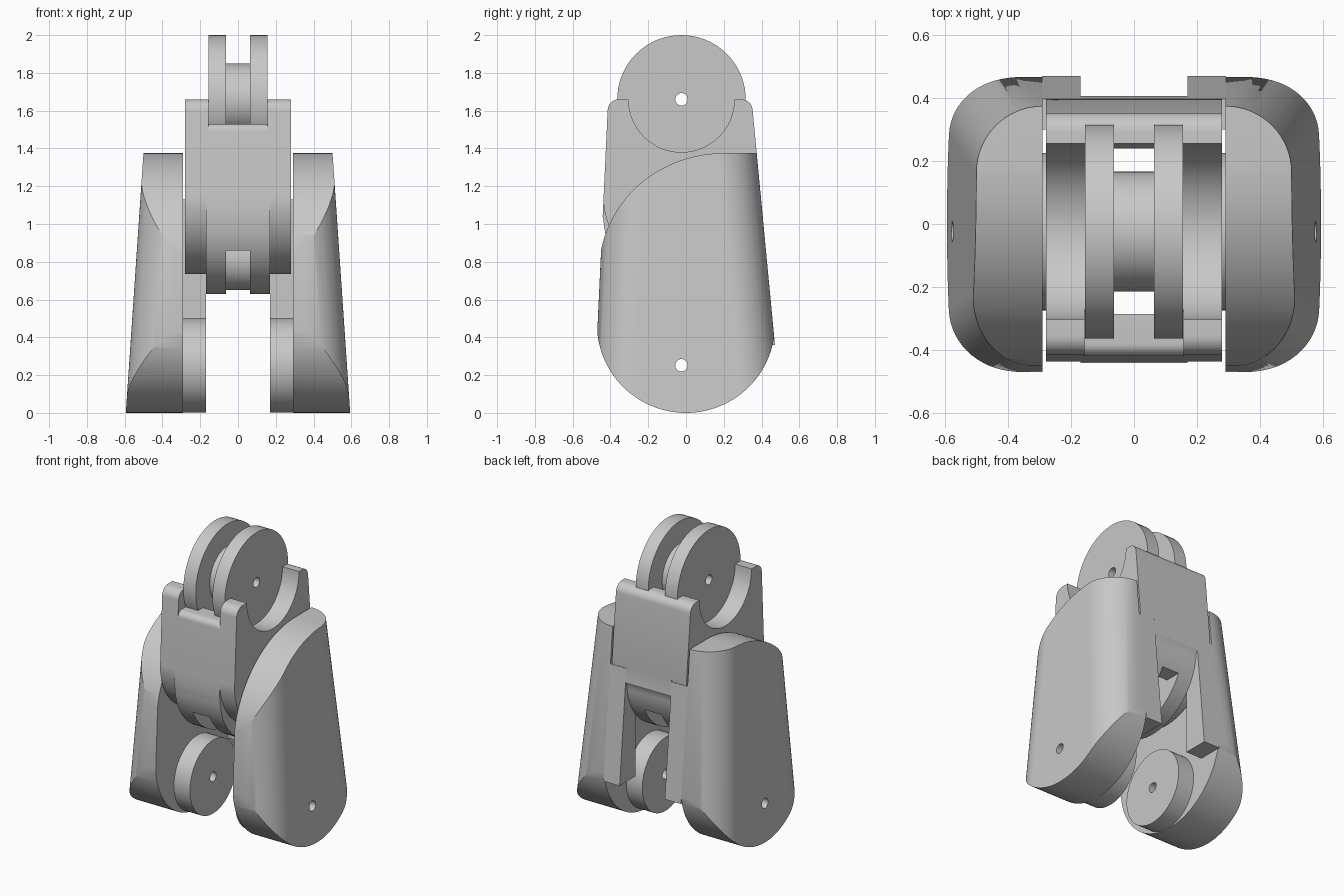
import bpy, bmesh, math

if "Cube" in bpy.data.objects:
    bpy.data.objects.remove(bpy.data.objects["Cube"])

grey = bpy.data.materials.new("light grey")
grey.diffuse_color = (0.58, 0.58, 0.58, 1)
grey.use_nodes = True
grey.node_tree.nodes["Principled BSDF"].inputs["Base Color"].default_value = grey.diffuse_color

HY = -0.024                                # hinge line, y


def front(z):                              # sloping front and back planes
    return -0.49 + 0.047 * z


def back(z):
    return 0.505 - 0.095 * z


def arc(cy, cz, ry, rz, a0, a1, n=32):
    return [(cy + ry * math.cos(math.radians(a0 + (a1 - a0) * i / n)),
             cz + rz * math.sin(math.radians(a0 + (a1 - a0) * i / n))) for i in range(n + 1)]


def loft(name, ring_a, ring_b):
    bm = bmesh.new()
    a = [bm.verts.new(p) for p in ring_a]
    b = [bm.verts.new(p) for p in ring_b]
    bm.faces.new(a)
    bm.faces.new(b[::-1])
    n = len(a)
    for i in range(n):
        bm.faces.new((a[i], b[i], b[(i + 1) % n], a[(i + 1) % n]))
    bmesh.ops.recalc_face_normals(bm, faces=bm.faces)
    me = bpy.data.meshes.new(name)
    bm.to_mesh(me)
    bm.free()
    me.materials.append(grey)
    ob = bpy.data.objects.new(name, me)
    bpy.context.collection.objects.link(ob)
    return ob


def prism(name, pts, x0, x1):              # side profile (y, z) extruded along x
    return loft(name, [(x0, y, z) for y, z in pts], [(x1, y, z) for y, z in pts])


def disc(name, y, z, r, x0, x1, n=72):
    return prism(name, arc(y, z, r, r, 0, 360, n)[:-1], x0, x1)


def box(name, x0, x1, y0, y1, z0, z1):
    return prism(name, [(y0, z0), (y1, z0), (y1, z1), (y0, z1)], x0, x1)


def boolean(ob, op, other):
    m = ob.modifiers.new("bool", 'BOOLEAN')
    m.operation, m.object = op, other
    for solver in ('EXACT', 'MANIFOLD', 'FLOAT'):      # first solver with a result
        m.solver = solver
        dg = bpy.context.evaluated_depsgraph_get()
        dg.update()
        if len(ob.evaluated_get(dg).data.polygons):
            break
    bpy.context.view_layer.objects.active = ob
    bpy.ops.object.modifier_apply(modifier=m.name)
    bpy.data.objects.remove(other)


def finish(ob, mirror=False):
    bpy.ops.object.select_all(action='DESELECT')
    ob.select_set(True)
    bpy.context.view_layer.objects.active = ob
    bpy.ops.object.shade_smooth_by_angle(angle=math.radians(28))
    if mirror:
        ob.modifiers.new("mirror", 'MIRROR').use_axis = (True, False, False)


# Side shell: tapered rounded block trimmed to the side outline
def section(z):
    x0, x1, r = 0.29, 0.594 - 0.068 * z, 0.21
    f, b = front(z), back(z)
    pts = [(x0, f)] + arc(x1 - r, f + r, r, r, -90, 0, 16)
    pts += arc(x1 - r, b - r, r, r, 0, 90, 16) + [(x0, b)]
    return [(x, y, z) for x, y in pts]


shell = loft("side_shell", section(-0.1), section(1.5))
outline = arc(0, 0.472, 0.472, 0.472, 180, 360, 56) + [(0.5, 0.7), (0.5, 1.375)]
outline += arc(0.2, 0.75, 0.66, 0.625, 90, 180, 40)[:-1] + [(-0.48, 0.7)]
boolean(shell, 'INTERSECT', prism("trim", outline, 0.1, 0.8))
boolean(shell, 'DIFFERENCE', disc("hole", HY, 0.252, 0.033, 0.0, 0.9, 32))
finish(shell, True)

# Inner rear flange and lower pivot boss
finish(prism("rear_flange", [(0.3, 0.36), (back(0.36), 0.36), (back(1.13), 1.13), (0.3, 1.13)],
             0.17, 0.292), True)
boss = disc("pivot_boss", HY, 0.252, 0.25, 0.17, 0.292)
boolean(boss, 'DIFFERENCE', disc("hole", HY, 0.252, 0.033, 0.0, 0.9, 32))
finish(boss, True)


# Central link body: wide upper block plus a longer rounded middle
def body_profile(cz):
    r = 0.06
    pts = arc(HY + 0.002, cz, (back(cz) - front(cz)) / 2, 0.41, 180, 360, 48)
    pts[0], pts[-1] = (front(cz), cz), (back(cz), cz)
    pts += arc(back(1.6) - r, 1.6, r, r, 0, 90, 8)
    return pts + arc(front(1.6) + r, 1.6, r, r, 90, 180, 8)


body = prism("centre_link", body_profile(1.145), -0.28, 0.28)
middle = arc(HY + 0.002, 1.04, 0.415, 0.41, 180, 360, 48)
middle[0], middle[-1] = (front(1.04), 1.04), (back(1.04), 1.04)
middle += [(back(1.25), 1.25), (front(1.25), 1.25)]
boolean(body, 'UNION', prism("middle", middle, -0.17, 0.17))
boolean(body, 'DIFFERENCE', disc("socket", HY, 1.66, 0.28, -0.5, 0.5))
boolean(body, 'DIFFERENCE', box("slot", -0.064, 0.064, -0.286, 0.24, 0.3, 2))
boolean(body, 'DIFFERENCE', box("lower_slot", -0.064, 0.064, -0.6, 0.6, 0.3, 0.86))
notch = [(-0.6, 1.49)] + arc(front(1.49) + 0.04, 1.49, 0.04, 0.04, 180, 90, 8)
notch += [(-0.25, 1.53), (-0.25, 2), (-0.6, 2)]
boolean(body, 'DIFFERENCE', prism("front_notch", notch, -0.157, 0.157))
finish(body)

# Lower hinge core inside the slot
finish(disc("lower_hinge_core", HY, 0.82, 0.17, -0.07, 0.07))

# Upper knuckle: two discs on a narrow core, with pin hole
knuckle = disc("upper_knuckle", HY, 1.66, 0.19, -0.1, 0.1)
for s in (-1, 1):
    boolean(knuckle, 'UNION', disc("cheek", HY, 1.66, 0.34, *sorted((s * 0.063, s * 0.156))))
boolean(knuckle, 'DIFFERENCE', disc("pin_hole", HY, 1.66, 0.033, -0.5, 0.5, 32))
finish(knuckle)
